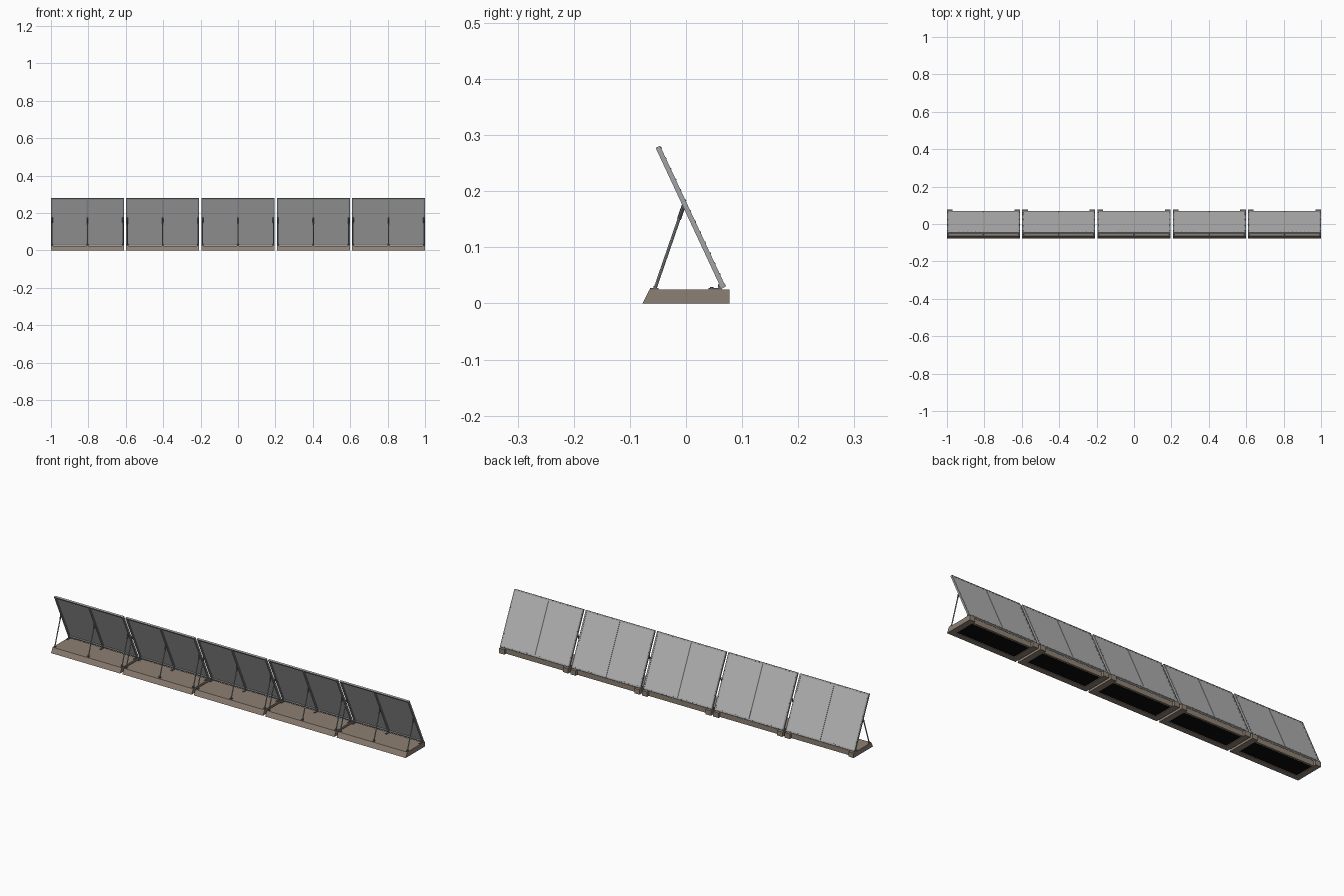
import bpy, bmesh, math
from mathutils import Matrix, Vector

if "Cube" in bpy.data.objects:
    bpy.data.objects.remove(bpy.data.objects["Cube"])

PITCH, W, H = 0.4025, 0.39, 0.025
HW = W / 2


def material(name, rgb):
    m = bpy.data.materials.new(name)
    m.diffuse_color = (*rgb, 1)
    m.use_nodes = True
    m.node_tree.nodes["Principled BSDF"].inputs["Base Color"].default_value = m.diffuse_color
    return m


STONE = material("brown concrete", (0.27, 0.215, 0.17))
SHEET = material("light grey sheet", (0.47, 0.47, 0.47))
STEEL = material("grey steel", (0.36, 0.37, 0.38))
BOLT = material("dark steel", (0.13, 0.13, 0.14))
RUBBER = material("black rubber", (0.006, 0.006, 0.006))

# Panel frame: local x = width, y = up the slope, z = out of the back
LOW, HIGH = Vector((0, 0.067, 0.028)), Vector((0, -0.05, 0.279))
UP = (HIGH - LOW).normalized()
OUT = Vector((1, 0, 0)).cross(UP)
if OUT.y < 0:
    OUT = -OUT
LEN = (HIGH - LOW).length
SLOPE = Matrix.Translation(LOW) @ Matrix((
    (1, 0, 0, 0), (0, UP.y, OUT.y, 0), (0, UP.z, OUT.z, 0), (0, 0, 0, 1)))


def box(bm, lo, hi, mat=Matrix()):
    lo, hi = Vector(lo), Vector(hi)
    m = mat @ Matrix.Translation((lo + hi) / 2) @ Matrix.Diagonal((*(hi - lo), 1))
    bmesh.ops.create_cube(bm, size=1, matrix=m)


def rod(bm, a, b, r, sides=8):
    a, b = Vector(a), Vector(b)
    q = (b - a).to_track_quat('Z', 'Y').to_matrix().to_4x4()
    bmesh.ops.create_cone(bm, cap_ends=True, segments=sides, radius1=r, radius2=r,
                          depth=(b - a).length, matrix=Matrix.Translation((a + b) / 2) @ q)


def finish(name, bm, mat):
    """Turn one part into a mesh and repeat it over the five units."""
    bmesh.ops.recalc_face_normals(bm, faces=bm.faces)
    me = bpy.data.meshes.new(name)
    bm.to_mesh(me)
    bm.free()
    me.materials.append(mat)
    for i in range(5):
        ob = bpy.data.objects.new(f"{name}_{i + 1}", me)
        ob.location.x = (i - 2) * PITCH
        bpy.context.collection.objects.link(ob)


# Base: notched plan, sloped front, hollow underside
bm = bmesh.new()
FRONT, BACK, NOTCH, EAR = -0.0775, 0.0775, 0.064, HW - 0.03
plan = [(-HW, FRONT), (HW, FRONT), (HW, BACK), (EAR, BACK),
        (EAR, NOTCH), (-EAR, NOTCH), (-EAR, BACK), (-HW, BACK)]
bottom = bm.faces.new([bm.verts.new((x, y, 0)) for x, y in plan])
top = bmesh.ops.extrude_face_region(bm, geom=[bottom], use_keep_orig=True)
for v in [g for g in top["geom"] if isinstance(g, bmesh.types.BMVert)]:
    v.co.z = H
    if v.co.y < -0.07:
        v.co.y = -0.065
bmesh.ops.recalc_face_normals(bm, faces=bm.faces)
under = [f for f in bm.faces if f.normal.z < -0.9]
bmesh.ops.inset_region(bm, faces=under, thickness=0.01)
inner = [f for f in bm.faces if f.normal.z < -0.9 and len(f.verts) == 8][0]
for v in inner.verts:
    v.co.x = max(-EAR, min(EAR, v.co.x))
    v.co.y = -0.05 if v.co.y < 0 else 0.055
bmesh.ops.remove_doubles(bm, verts=bm.verts, dist=1e-5)
inner = [f for f in bm.faces if f.normal.z < -0.9 and abs(f.calc_center_median().x) < 0.01
         and all(abs(v.co.x) <= EAR + 1e-4 and -0.06 < v.co.y < 0.06 for v in f.verts)]
if inner:
    r = bmesh.ops.extrude_discrete_faces(bm, faces=inner[:1])
    bmesh.ops.translate(bm, verts=r["faces"][0].verts, vec=(0, 0, 0.008))
finish("base", bm, STONE)

# Rubber mat in the underside, with ridges
bm = bmesh.new()
box(bm, (-EAR, -0.0495, 0.003), (EAR, 0.0545, 0.007))
for k in range(9):
    y = -0.044 + k * 0.0115
    box(bm, (-EAR + 0.006, y, 0.001), (EAR - 0.006, y + 0.005, 0.004))
finish("underside_mat", bm, RUBBER)

# Panel: two sheets with a seam between them
bm = bmesh.new()
for s in (-1, 1):
    x = sorted((s * 0.001, s * (HW - 0.002)))
    box(bm, (x[0], 0.002, 0.001), (x[1], LEN - 0.002, 0.0036), SLOPE)
finish("panel_sheet", bm, SHEET)

# Frame: edge bars and a central rib behind the seam
bm = bmesh.new()
T = 0.008
for x in (-HW, HW - T):
    box(bm, (x, 0, -0.0045), (x + T, LEN, 0.0042), SLOPE)
for y in (0, LEN - T):
    box(bm, (-HW, y, -0.0045), (HW, y + T, 0.0042), SLOPE)
box(bm, (-0.004, T, -0.0045), (0.004, LEN - T, 0.0014), SLOPE)
finish("panel_frame", bm, STEEL)

# Bolts round the frame
bm = bmesh.new()
spots = [(-HW + 0.004 + i * (W - 0.008) / 18, y) for i in range(19) for y in (0.004, LEN - 0.004)]
spots += [(x, 0.004 + i * (LEN - 0.008) / 13) for i in range(1, 13) for x in (-HW + 0.004, HW - 0.004)]
for x, y in spots:
    rod(bm, SLOPE @ Vector((x, y, 0.003)), SLOPE @ Vector((x, y, 0.0052)), 0.0016, 6)
finish("frame_bolts", bm, BOLT)

# Three props per unit
bm = bmesh.new()
for x in (-HW + 0.006, 0, HW - 0.006):
    rod(bm, (x, -0.055, 0.027), (x, -0.005, 0.172), 0.0027)
finish("props", bm, STEEL)

# Prop feet, prop heads and hinges
bm = bmesh.new()
for x in (-HW + 0.006, 0, HW - 0.006):
    box(bm, (x - 0.005, -0.064, H), (x + 0.005, -0.049, H + 0.002))
    box(bm, (x - 0.004, -0.058, H), (x + 0.004, -0.052, H + 0.006))
    rod(bm, (x, -0.0125, 0.15), (x, -0.004, 0.175), 0.0036)
    box(bm, (x - 0.005, 0.04, H), (x + 0.005, 0.064, H + 0.002))
    rod(bm, (x, 0.046, H), (x, 0.046, H + 0.004), 0.003)
    rod(bm, (x - 0.005, 0.061, H + 0.006), (x + 0.005, 0.061, H + 0.006), 0.0045)
finish("brackets", bm, BOLT)
